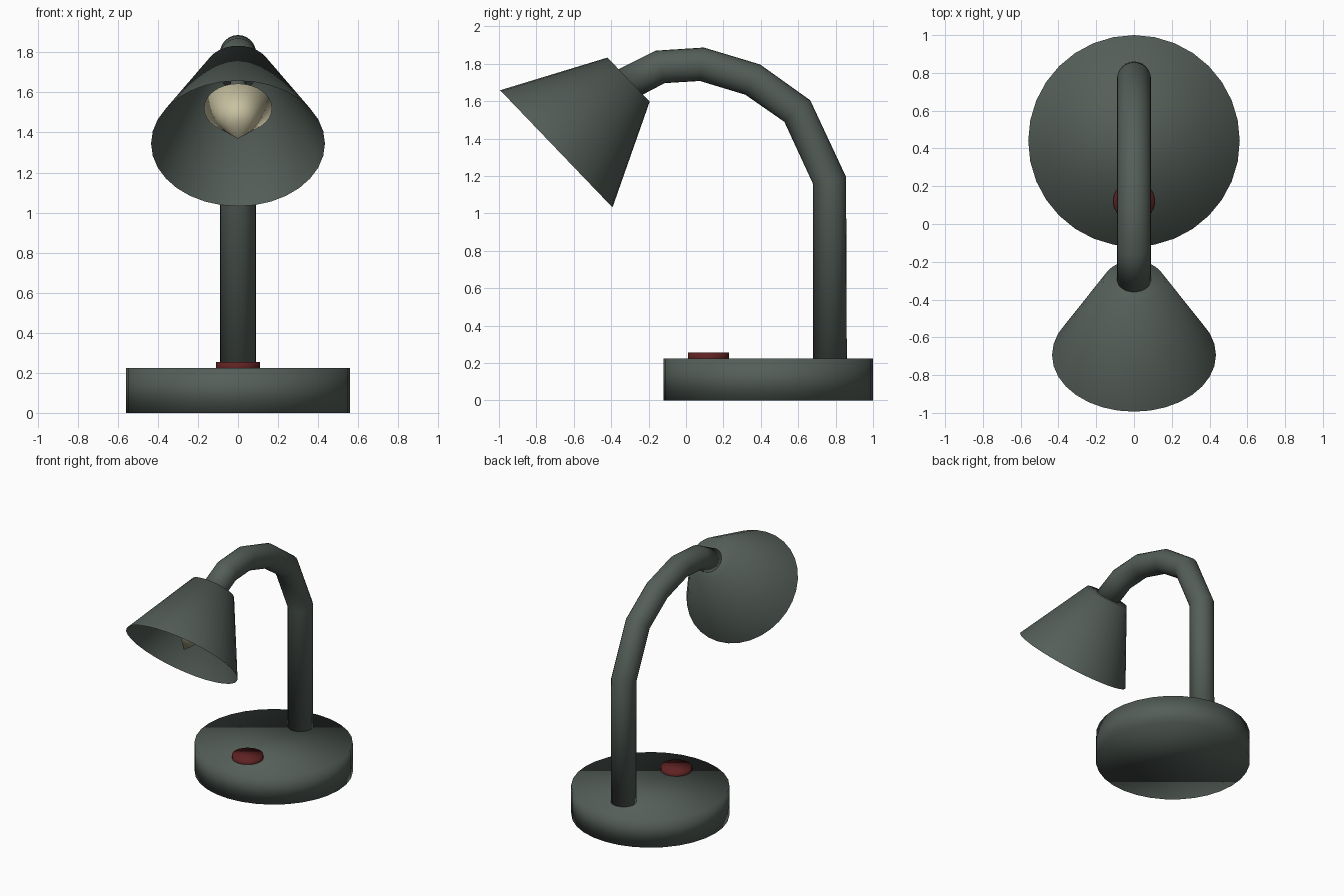
import bpy, bmesh, math
from mathutils import Vector, Matrix

if "Cube" in bpy.data.objects:
    bpy.data.objects.remove(bpy.data.objects["Cube"])


def material(name, rgb):
    m = bpy.data.materials.new(name)
    m.diffuse_color = (*rgb, 1.0)
    m.use_nodes = True
    m.node_tree.nodes["Principled BSDF"].inputs["Base Color"].default_value = m.diffuse_color
    return m


GREEN = material("grey green enamel", (0.089, 0.112, 0.098))
RED = material("dark red button", (0.115, 0.016, 0.016))
CREAM = material("warm cream bulb", (0.58, 0.54, 0.36))


def loft(name, rings, mat, cap_start=True, cap_end=True):
    """Skin a list of point rings; a ring with one point becomes a tip."""
    bm = bmesh.new()
    rows = [[bm.verts.new(p) for p in ring] for ring in rings]
    for a, b in zip(rows, rows[1:]):
        n = len(a)
        for i in range(n):
            j = (i + 1) % n
            if len(b) == 1:
                bm.faces.new((a[i], a[j], b[0]))
            else:
                bm.faces.new((a[i], a[j], b[j], b[i]))
    if cap_start:
        bm.faces.new(rows[0][::-1])
    if cap_end and len(rows[-1]) > 1:
        bm.faces.new(rows[-1])
    bmesh.ops.recalc_face_normals(bm, faces=bm.faces)
    for f in bm.faces:
        f.smooth = True
    me = bpy.data.meshes.new(name)
    bm.to_mesh(me)
    bm.free()
    me.materials.append(mat)
    ob = bpy.data.objects.new(name, me)
    bpy.context.collection.objects.link(ob)
    return ob


def lathe(name, profile, mat, matrix, sides=32, **caps):
    """Turn (radius, height) pairs around the local z axis of matrix."""
    rings = []
    for r, h in profile:
        count = sides if r > 0 else 1
        rings.append([matrix @ Vector((r * math.cos(2 * math.pi * i / sides),
                                       r * math.sin(2 * math.pi * i / sides), h))
                      for i in range(count)])
    return loft(name, rings, mat, **caps)


def tube(name, path, radius, mat, sides=24):
    """Round tube along (y, z) points, with each ring square to the bend."""
    pts = [Vector((0, y, z)) for y, z in path]
    rings = []
    for k, p in enumerate(pts):
        before = (p - pts[k - 1]).normalized() if k else Vector()
        after = (pts[k + 1] - p).normalized() if k < len(pts) - 1 else Vector()
        side = Vector((1, 0, 0))
        up = side.cross((before + after).normalized())
        rings.append([p + radius * (side * math.cos(a) + up * math.sin(a))
                      for a in (2 * math.pi * i / sides for i in range(sides))])
    return loft(name, rings, mat)


# Base and switch
lathe("base", [(0.56, 0), (0.56, 0.225)], GREEN, Matrix.Translation((0, 0.44, 0)))
lathe("switch_button", [(0.11, 0.2), (0.11, 0.255)], RED,
      Matrix.Translation((0, 0.12, 0)))

# Bent arm
tube("arm", [(0.77, 0.20), (0.768, 1.175), (0.595, 1.547), (0.357, 1.715),
             (0.085, 1.797), (-0.138, 1.783), (-0.32, 1.69)], 0.09, GREEN)

# Shade, local z runs from the closed top down to the open mouth
head = (Matrix.Translation((0, -0.307, 1.715))
        @ Vector((0, -0.72, -0.69)).to_track_quat('Z', 'Y').to_matrix().to_4x4())
lathe("lamp_shade", [(0.163, 0), (0.434, 0.535)], GREEN, head, cap_end=False)

# Bulb on a short stem inside the shade
lathe("bulb_stem", [(0.04, 0), (0.04, 0.29)], GREEN, head, sides=12)
lathe("bulb", [(0.17, 0.28), (0, 0.50)], CREAM, head)
